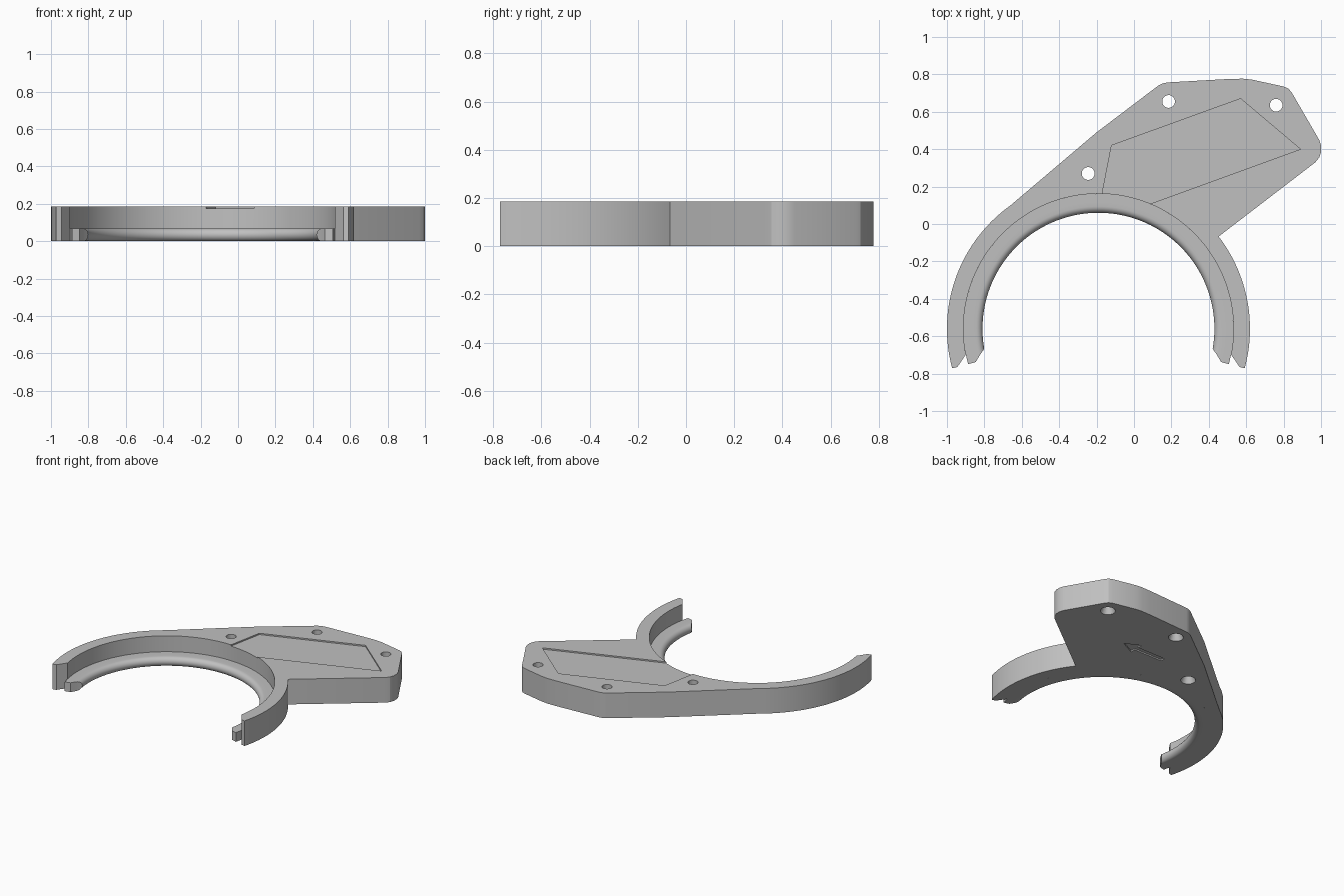
import bpy, bmesh
from math import sin, cos, pi, radians
from mathutils import Matrix

cube = bpy.data.objects.get("Cube")
if cube:
    bpy.data.objects.remove(cube, do_unlink=True)

CX, CY = -0.19, -0.56          # centre of the ring
HEIGHT, LIP_H = 0.185, 0.068
R_OUT, R_WALL, R_LIP = 0.81, 0.722, 0.62

grey = bpy.data.materials.new("plain grey")
grey.use_nodes = True
COLOUR = (0.53, 0.53, 0.53, 1)
grey.diffuse_color = COLOUR
grey.node_tree.nodes["Principled BSDF"].inputs["Base Color"].default_value = COLOUR


def make(name, bm):
    bmesh.ops.recalc_face_normals(bm, faces=bm.faces)
    mesh = bpy.data.meshes.new(name)
    bm.to_mesh(mesh)
    bm.free()
    mesh.materials.append(grey)
    obj = bpy.data.objects.new(name, mesh)
    bpy.context.collection.objects.link(obj)
    return obj


def prism(name, outline, z0, z1):
    bm = bmesh.new()
    face = bm.faces.new([bm.verts.new((x, y, z0)) for x, y in outline])
    ext = bmesh.ops.extrude_face_region(bm, geom=[face])
    top = [v for v in ext["geom"] if isinstance(v, bmesh.types.BMVert)]
    bmesh.ops.translate(bm, verts=top, vec=(0, 0, z1 - z0))
    return make(name, bm)


def cone(name, x, y, r0, r1, z0, z1):
    bm = bmesh.new()
    bmesh.ops.create_cone(bm, cap_ends=True, segments=32, radius1=r0, radius2=r1,
                          depth=z1 - z0,
                          matrix=Matrix.Translation((x, y, (z0 + z1) / 2)))
    return make(name, bm)


def polar(r, degrees):
    a = radians(degrees)
    return CX + r * cos(a), CY + r * sin(a)


def arc(r, a, b, n):
    return [polar(r, a + (b - a) * i / n) for i in range(n + 1)]


def cut(target, cutter):
    cutter.hide_render = True
    mod = target.modifiers.new("cut", "BOOLEAN")
    mod.object, mod.operation, mod.solver = cutter, "DIFFERENCE", "EXACT"
    bpy.context.view_layer.objects.active = target
    bpy.ops.object.modifier_apply(modifier=mod.name)
    bpy.data.objects.remove(cutter, do_unlink=True)


def smooth(obj, degrees):
    bpy.ops.object.select_all(action="DESELECT")
    obj.select_set(True)
    bpy.context.view_layer.objects.active = obj
    bpy.ops.object.shade_smooth_by_angle(angle=radians(degrees))


# Body: ring wall with the mounting plate growing out of its back
plate = [(0.97, 0.33), (0.99, 0.355), (1.0, 0.385), (1.0, 0.42), (0.99, 0.45),
         (0.845, 0.7), (0.827, 0.723), (0.8, 0.735), (0.63, 0.772), (0.58, 0.777),
         (0.5, 0.775), (0.18, 0.757), (0.155, 0.752), (0.13, 0.74), (-0.2, 0.49)]
outline = (arc(R_OUT, -15.1, 37.5, 28) + plate + arc(R_OUT, 125.5, 195.1, 36)
           + [polar(0.782, 195.2)] + arc(R_WALL, 191, -11, 96)
           + [polar(0.782, -15.2)])
body = prism("ring_wall_and_plate", outline, 0, HEIGHT)

# Shallow pocket on top, open to the ring
pocket = [(-0.19, 0.06), (-0.05, 0.058), (0.89, 0.4), (0.57, 0.67), (-0.12, 0.42)]
cut(body, prism("pocket_cutter", pocket, HEIGHT - 0.01, HEIGHT + 0.1))

# Screw holes, countersunk from below
for x, y in [(0.185, 0.655), (0.76, 0.635), (-0.245, 0.27)]:
    cut(body, cone("hole_cutter", x, y, 0.034, 0.034, -0.1, HEIGHT + 0.1))
    cut(body, cone("countersink_cutter", x, y, 0.054, 0.033, -0.01, 0.045))

# Engraved arrow underneath
half = [(0.06, 0.018), (0.29, 0.018), (0.29, 0.055)]
arrow = ([(x, 0.37 - w) for x, w in half] + [(0.4, 0.37)]
         + [(x, 0.37 + w) for x, w in reversed(half)])
cut(body, prism("arrow_cutter", arrow, -0.05, 0.01))
smooth(body, 20)

# Lip: round-nosed section swept round the ring, with pointed ends
NOSE = LIP_H / 2
section = [(R_WALL, 0, 195.2), (0.68, 0, 195.2)]
for i in range(13):
    a = pi * i / 12
    r = R_LIP + NOSE * (1 - sin(a))
    section.append((r, NOSE * (1 - cos(a)), 190 + 5.2 * (r - R_LIP) / 0.06))
section += [(0.68, LIP_H, 195.2), (R_WALL, LIP_H, 195.2)]
STEPS = 96
bm = bmesh.new()
rows = []
for i in range(STEPS + 1):
    t = 2 * i / STEPS - 1
    rows.append([bm.verts.new((*polar(r, 90 + t * (end - 90)), z))
                 for r, z, end in section])
count = len(section)
for a, b in zip(rows, rows[1:]):
    for j in range(count):
        k = (j + 1) % count
        bm.faces.new((a[j], a[k], b[k], b[j]))
for row in (rows[0], rows[-1]):
    for j in range(count // 2):
        k = count - 1 - j
        ring = [row[j], row[j + 1], row[k - 1], row[k]]
        bm.faces.new(list(dict.fromkeys(ring)))
lip = make("inner_lip", bm)
smooth(lip, 30)
